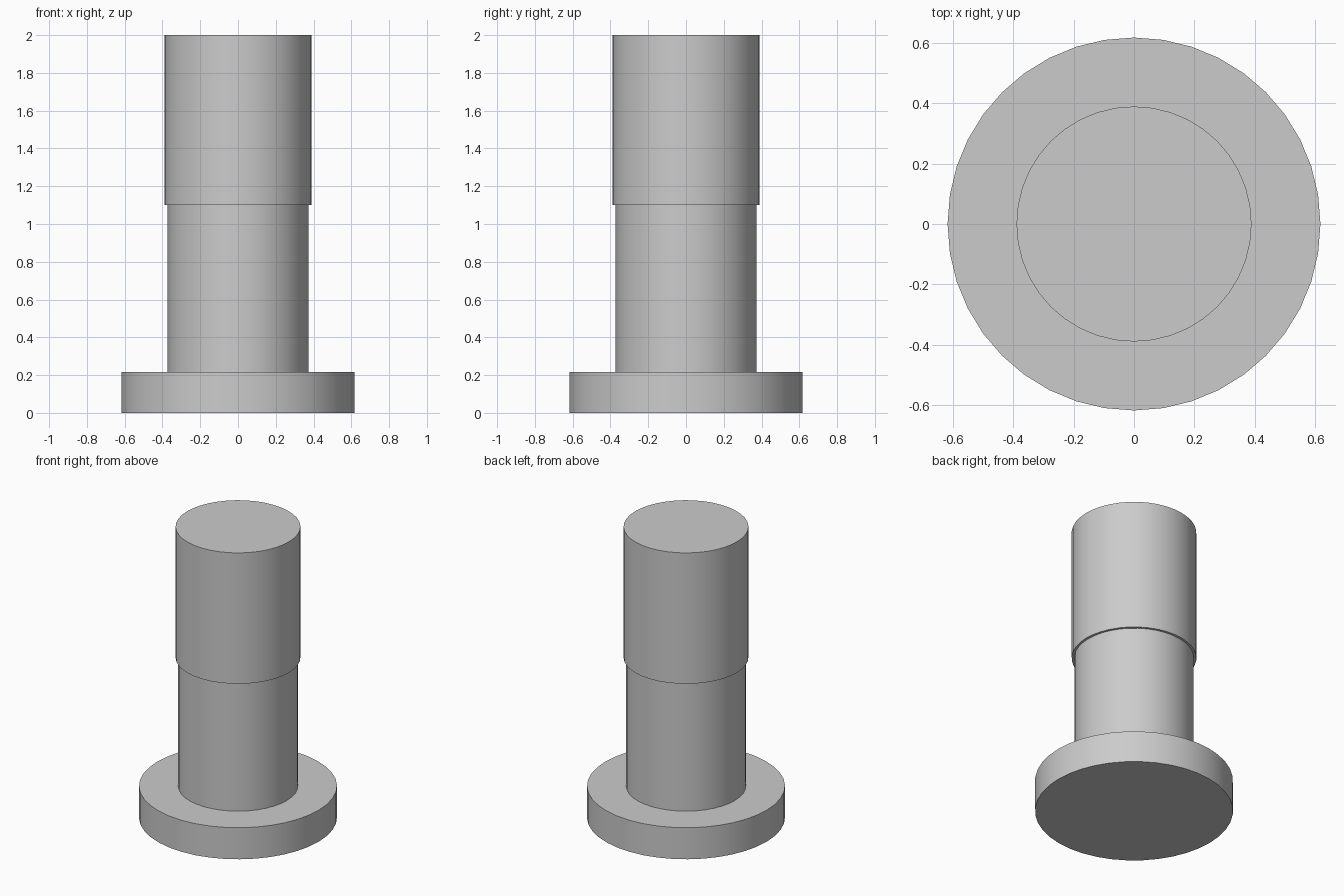
import bpy
import math

if "Cube" in bpy.data.objects:
    bpy.data.objects.remove(bpy.data.objects["Cube"])

SIDES = 40

grey = bpy.data.materials.new("light grey")
grey.diffuse_color = (0.6, 0.6, 0.6, 1.0)
grey.use_nodes = True
grey.node_tree.nodes["Principled BSDF"].inputs["Base Color"].default_value = grey.diffuse_color


def disc(name, radius, z0, z1):
    """Upright cylinder between two heights, smooth sides and sharp rims."""
    bpy.ops.mesh.primitive_cylinder_add(
        vertices=SIDES, radius=radius, depth=z1 - z0, location=(0, 0, (z0 + z1) / 2))
    obj = bpy.context.object
    obj.name = name
    obj.data.materials.append(grey)
    bpy.ops.object.shade_smooth_by_angle(angle=math.radians(30))
    return obj


# Wide flat head, plain shank and slightly thicker end section
disc("head", 0.617, 0.0, 0.217)
disc("shank", 0.373, 0.217, 1.1)
disc("end_section", 0.389, 1.1, 2.0)
